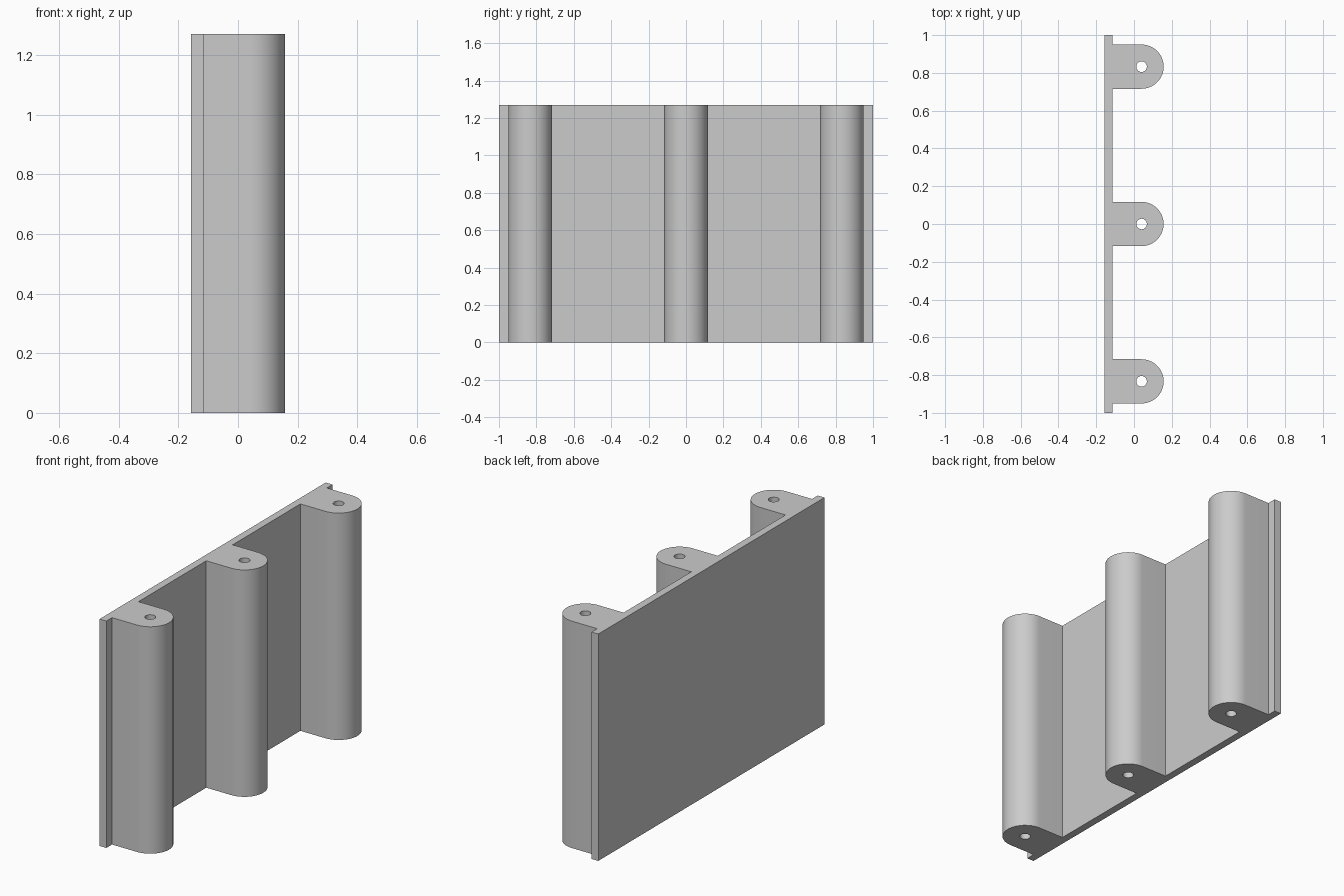
import bpy
import bmesh
from math import sin, cos, pi

if "Cube" in bpy.data.objects:
    bpy.data.objects.remove(bpy.data.objects["Cube"], do_unlink=True)

HEIGHT = 1.27
BACK, FACE = -0.157, -0.115        # plate thickness in x
BOSS_X, BOSS_R, HOLE_R = 0.04, 0.117, 0.028
BOSS_Y = (-0.833, 0, 0.833)
ARC_STEPS, HOLE_STEPS = 32, 32

grey = bpy.data.materials.new("plain grey")
grey.use_nodes = True
colour = (0.6, 0.6, 0.6, 1)
grey.diffuse_color = colour
grey.node_tree.nodes["Principled BSDF"].inputs["Base Color"].default_value = colour


def arc(cy, radius, start, sweep, count):
    """Points along an arc around a boss axis."""
    return [(BOSS_X + radius * cos(start + sweep * i / count),
             cy + radius * sin(start + sweep * i / count)) for i in range(count + 1)]


def add_loop(bm, points):
    verts = [bm.verts.new((x, y, 0)) for x, y in points]
    for a, b in zip(verts, verts[1:] + verts[:1]):
        bm.edges.new((a, b))


# Outline of the plate with its three rounded bosses
outline = [(BACK, -1), (FACE, -1)]
for cy in BOSS_Y:
    outline.append((FACE, cy - BOSS_R))
    outline += arc(cy, BOSS_R, -pi / 2, pi, ARC_STEPS)
    outline.append((FACE, cy + BOSS_R))
outline += [(FACE, 1), (BACK, 1)]

bm = bmesh.new()
add_loop(bm, outline)

# Screw holes running the full height
for cy in BOSS_Y:
    add_loop(bm, arc(cy, HOLE_R, 0, 2 * pi, HOLE_STEPS)[:-1])

# Fill the section and extrude it upward
bmesh.ops.triangle_fill(bm, edges=bm.edges[:], use_beauty=True, normal=(0, 0, 1))
top = bmesh.ops.extrude_face_region(bm, geom=bm.faces[:], use_keep_orig=True)["geom"]
bmesh.ops.translate(bm, vec=(0, 0, HEIGHT),
                    verts=[v for v in top if isinstance(v, bmesh.types.BMVert)])
bmesh.ops.recalc_face_normals(bm, faces=bm.faces[:])

mesh = bpy.data.meshes.new("bossed_plate")
bm.to_mesh(mesh)
bm.free()
mesh.materials.append(grey)
plate = bpy.data.objects.new("bossed_plate", mesh)
bpy.context.collection.objects.link(plate)

bpy.ops.object.select_all(action='DESELECT')
plate.select_set(True)
bpy.context.view_layer.objects.active = plate
bpy.ops.object.shade_smooth_by_angle(angle=pi / 6)
